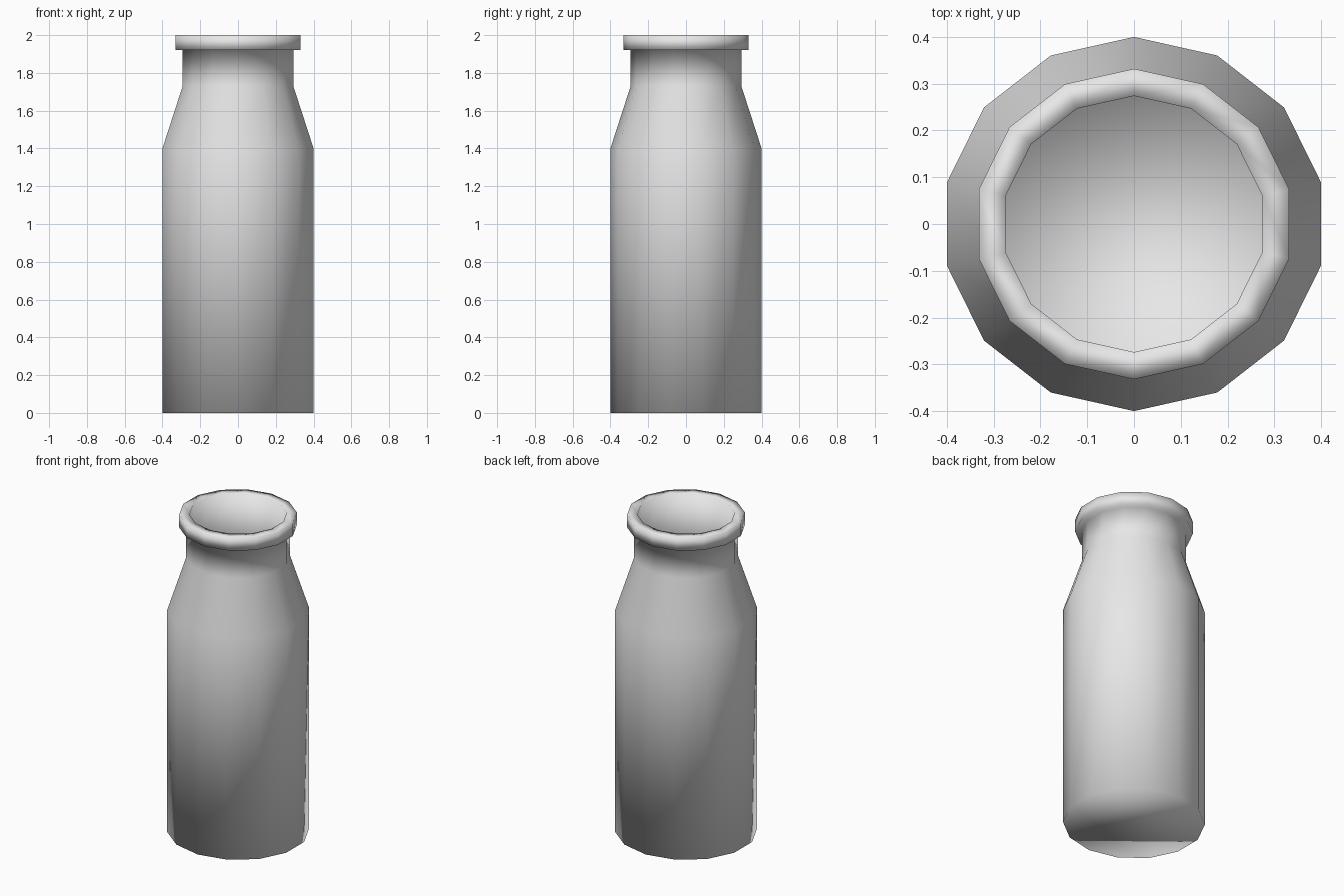
import bpy
import bmesh
from math import sin, cos, pi

default = bpy.data.objects.get("Cube")
if default:
    bpy.data.objects.remove(default, do_unlink=True)

SIDES = 14
STRETCH = 1 / cos(pi / SIDES)   # makes the flat sides as wide as the corners are deep

# One pale grey material
grey = bpy.data.materials.new("pale_grey")
grey.use_nodes = True
colour = (0.8, 0.8, 0.8, 1)
grey.diffuse_color = colour
grey.node_tree.nodes["Principled BSDF"].inputs["Base Color"].default_value = colour

# Bottle profile (radius, height): outside going up, over the lip, inside going down
profile = [
    (0.40, 0.0), (0.40, 1.40), (0.293, 1.73), (0.293, 1.92),
    (0.332, 1.92), (0.332, 2.0), (0.274, 2.0),
    (0.274, 1.72), (0.38, 1.39), (0.38, 0.02),
]


def lathe(name, points, material):
    """Turn a profile around z and close both ends with a flat disc."""
    bm = bmesh.new()
    rings = []
    for radius, height in points:
        angles = [2 * pi * i / SIDES for i in range(SIDES)]
        rings.append([bm.verts.new((radius * STRETCH * sin(a), -radius * cos(a), height))
                      for a in angles])
    for low, high in zip(rings, rings[1:]):
        for i in range(SIDES):
            j = (i + 1) % SIDES
            bm.faces.new((low[i], low[j], high[j], high[i]))
    bm.faces.new(list(reversed(rings[0])))   # underside
    bm.faces.new(rings[-1])                  # inner floor
    for face in bm.faces:
        face.smooth = True
    mesh = bpy.data.meshes.new(name)
    bm.to_mesh(mesh)
    bm.free()
    mesh.materials.append(material)
    obj = bpy.data.objects.new(name, mesh)
    bpy.context.collection.objects.link(obj)
    return obj


lathe("bottle", profile, grey)
